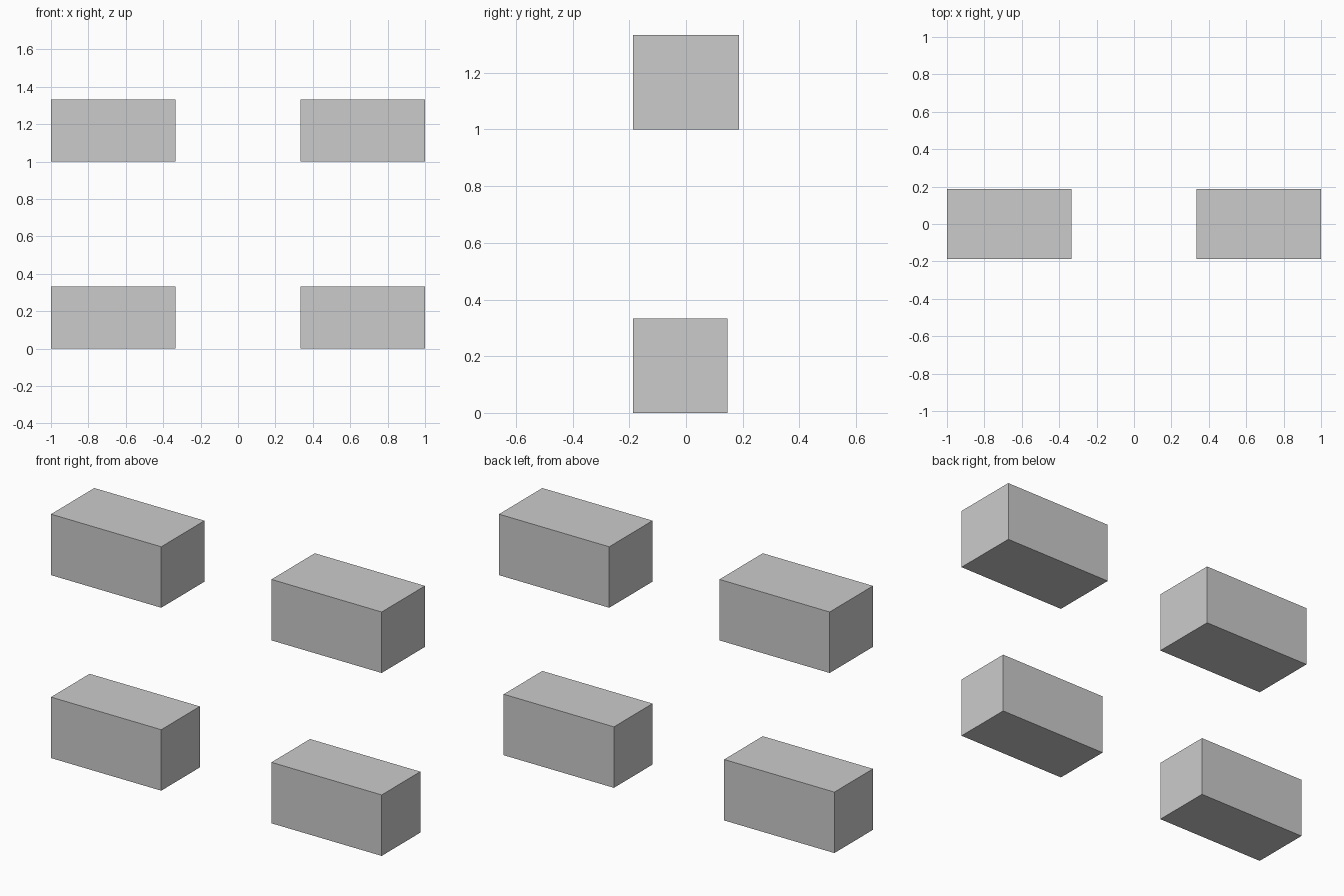
import bpy

if "Cube" in bpy.data.objects:
    bpy.data.objects.remove(bpy.data.objects["Cube"])


def block(name, x0, x1, y0, y1, z0, z1):
    """Closed axis-aligned box between the given limits."""
    bpy.ops.mesh.primitive_cube_add(
        size=1, location=((x0 + x1) / 2, (y0 + y1) / 2, (z0 + z1) / 2))
    ob = bpy.context.object
    ob.name = name
    ob.scale = (x1 - x0, y1 - y0, z1 - z0)
    bpy.ops.object.transform_apply(location=False, rotation=False, scale=True)
    return ob


THIRD = 1 / 3
FRONT = -0.187

for side, x0 in (("left", -1.0), ("right", THIRD)):
    x1 = x0 + 2 * THIRD
    # Lower block: square section, flush with the upper one at the front
    block(f"lower_block_{side}", x0, x1, FRONT, FRONT + THIRD, 0, THIRD)
    # Upper block: slightly deeper towards the back
    block(f"upper_block_{side}", x0, x1, FRONT, -FRONT, 1, 1 + THIRD)
